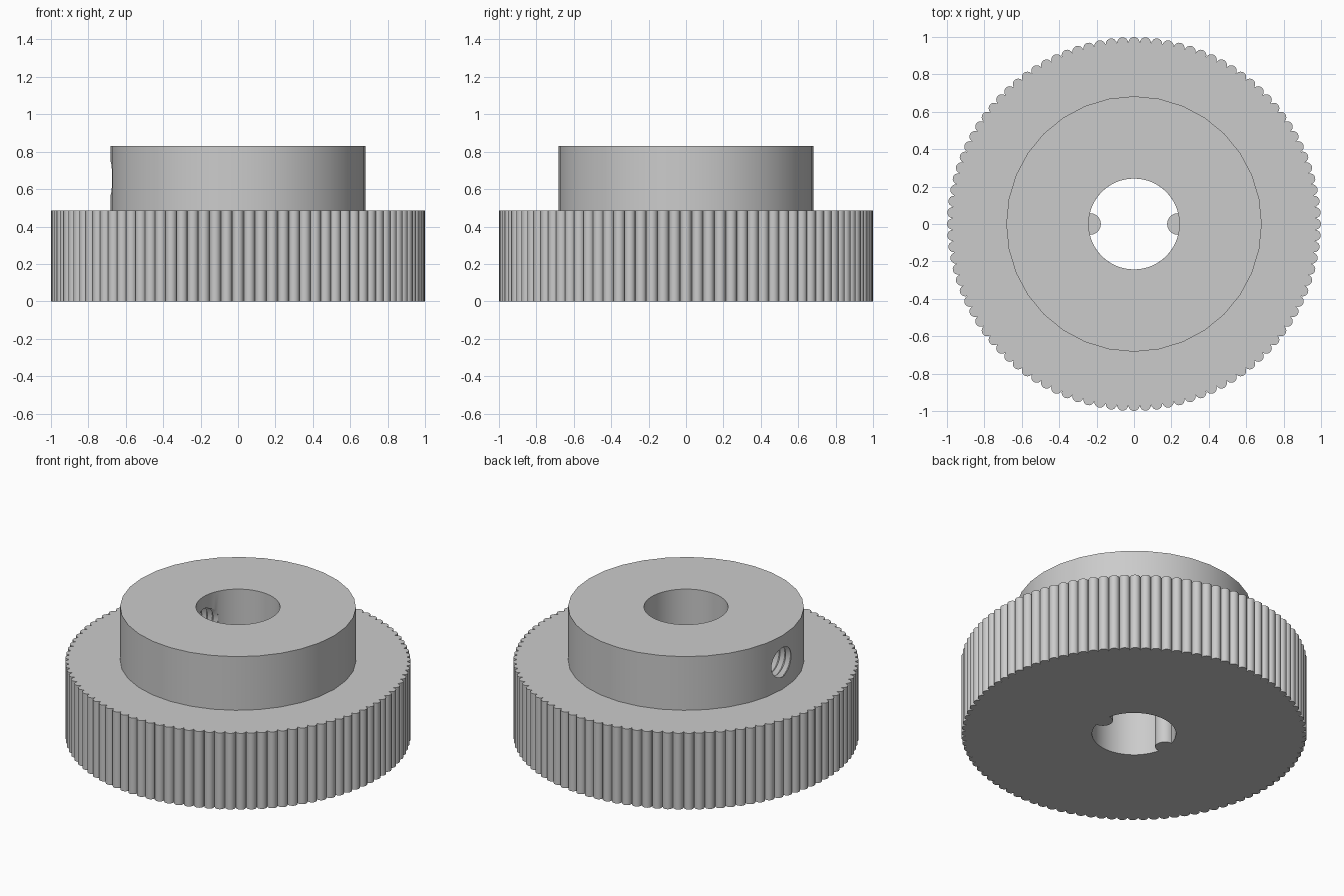
import bpy, bmesh
from math import sin, cos, pi, asin, radians

cube = bpy.data.objects.get("Cube")
if cube:
    bpy.data.objects.remove(cube, do_unlink=True)

GEAR_TOP, HUB_TOP = 0.487, 0.83
BORE, HUB = 0.243, 0.683
TEETH = 100

steel = bpy.data.materials.new("grey_metal")
steel.use_nodes = True
grey = (0.6, 0.6, 0.6, 1)
steel.diffuse_color = grey
steel.node_tree.nodes["Principled BSDF"].inputs["Base Color"].default_value = grey


def loft(name, rings):
    """Closed solid through a list of equal-length point rings."""
    bm = bmesh.new()
    loops = [[bm.verts.new(p) for p in ring] for ring in rings]
    n = len(loops[0])
    for a, b in zip(loops, loops[1:]):
        for i in range(n):
            j = (i + 1) % n
            bm.faces.new((a[i], a[j], b[j], b[i]))
    bm.faces.new(loops[0][::-1])
    bm.faces.new(loops[-1])
    bmesh.ops.recalc_face_normals(bm, faces=bm.faces)
    mesh = bpy.data.meshes.new(name)
    bm.to_mesh(mesh)
    bm.free()
    mesh.materials.append(steel)
    ob = bpy.data.objects.new(name, mesh)
    bpy.context.collection.objects.link(ob)
    return ob


def prism(name, outline, z0, z1):
    return loft(name, [[(x, y, z) for x, y in outline] for z in (z0, z1)])


def circle(r, n):
    return [(r * cos(2 * pi * i / n), r * sin(2 * pi * i / n)) for i in range(n)]


def activate(ob):
    bpy.ops.object.select_all(action='DESELECT')
    ob.select_set(True)
    bpy.context.view_layer.objects.active = ob


def cut(ob, cutter):
    cutter.hide_render = True
    mod = ob.modifiers.new("cut", 'BOOLEAN')
    mod.operation, mod.solver, mod.object = 'DIFFERENCE', 'EXACT', cutter
    activate(ob)
    bpy.ops.object.modifier_apply(modifier=mod.name)
    bpy.data.objects.remove(cutter, do_unlink=True)


# Toothed wheel: a ring of rounded ribs
tooth_r = 0.031
outline = []
for t in range(TEETH):
    a = 2 * pi * t / TEETH
    for k in range(9):
        b = radians(-85) + radians(170) * k / 8
        u, v = 1 - tooth_r + tooth_r * cos(b), tooth_r * sin(b) * 0.97
        outline.append((u * cos(a) - v * sin(a), u * sin(a) + v * cos(a)))
wheel = prism("toothed_wheel", outline, 0, GEAR_TOP)

# Lower bore with two rounded keys left standing on its wall
key_r, key_x = 0.058, 0.235
start = asin(key_r / BORE)
bore = []
for side in (1, -1):
    for k in range(25):
        a = start + (pi - 2 * start) * k / 24
        bore.append((side * BORE * cos(a), side * BORE * sin(a)))
    for k in range(1, 12):
        a = pi / 2 - pi * k / 12
        bore.append((side * (key_r * cos(a) - key_x), side * key_r * sin(a)))
cut(wheel, prism("keyed_bore_cutter", bore, -0.1, 0.6))

# Hub with plain bore
hub = prism("hub", circle(HUB, 32), GEAR_TOP, HUB_TOP)
cut(hub, prism("hub_bore_cutter", circle(BORE, 64), 0.3, 1))

# Threaded set-screw hole through one wall of the hub
hole_z = (GEAR_TOP + HUB_TOP) / 2
steps = 32
rings = []
for i in range(steps + 1):
    x = -0.76 + 0.64 * i / steps
    r = 0.112 if i % 2 else 0.092
    rings.append([(x, p, hole_z + q) for p, q in circle(r, 28)])
cut(hub, loft("screw_hole_cutter", rings))

for ob in (wheel, hub):
    activate(ob)
    bpy.ops.object.shade_smooth_by_angle(angle=radians(30))
